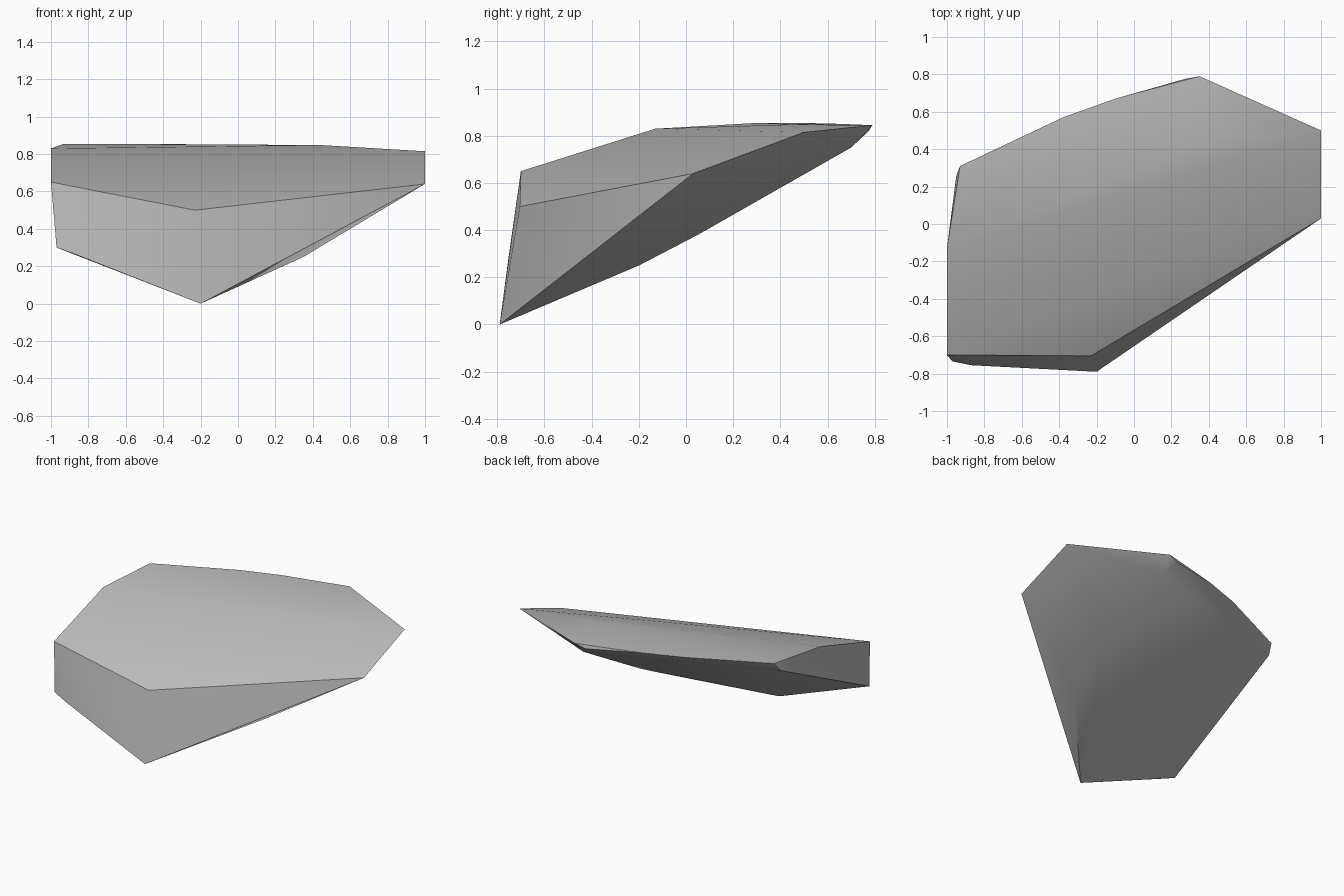
import bpy, bmesh, math

cube = bpy.data.objects.get("Cube")
if cube:
    bpy.data.objects.remove(cube, do_unlink=True)

stone = bpy.data.materials.new("stone grey")
stone.use_nodes = True
grey = (0.5, 0.5, 0.5, 1)
stone.diffuse_color = grey
stone.node_tree.nodes["Principled BSDF"].inputs["Base Color"].default_value = grey

# Rim of the tilted upper face
rim = [(-1, -0.7, 0.65), (-0.23, -0.705, 0.5), (1, 0.03, 0.64), (1, 0.5, 0.815),
       (0.35, 0.79, 0.845), (-0.1, 0.67, 0.85), (-0.38, 0.57, 0.853),
       (-0.93, 0.31, 0.855), (-1, -0.13, 0.83)]
# Slight swell of the upper face
crown = [(0.44, 0.45, 0.848)]
# Ridge along the underside, from the lowest tip to the back
ridge = [(-0.2, -0.79, 0), (0.35, -0.2, 0.25), (0.33, 0.05, 0.38),
         (0.34, 0.7, 0.75), (0.27, 0.775, 0.82)]
# Chipped lower corners on the side
chips = [(-0.87, -0.755, 0.265), (-0.97, -0.735, 0.3), (-0.95, 0.26, 0.79)]

# Wrap the corners into one faceted rock
bm = bmesh.new()
for corner in rim + crown + ridge + chips:
    bm.verts.new(corner)
hull = bmesh.ops.convex_hull(bm, input=bm.verts[:])
loose = [v for v in bm.verts if not v.link_faces]
bmesh.ops.delete(bm, geom=loose, context='VERTS')
bmesh.ops.recalc_face_normals(bm, faces=bm.faces[:])
mesh = bpy.data.meshes.new("rock_shard")
bm.to_mesh(mesh)
bm.free()

rock = bpy.data.objects.new("rock_shard", mesh)
mesh.materials.append(stone)
bpy.context.collection.objects.link(rock)
bpy.ops.object.select_all(action='DESELECT')
rock.select_set(True)
bpy.context.view_layer.objects.active = rock
bpy.ops.object.shade_smooth_by_angle(angle=math.radians(40))
